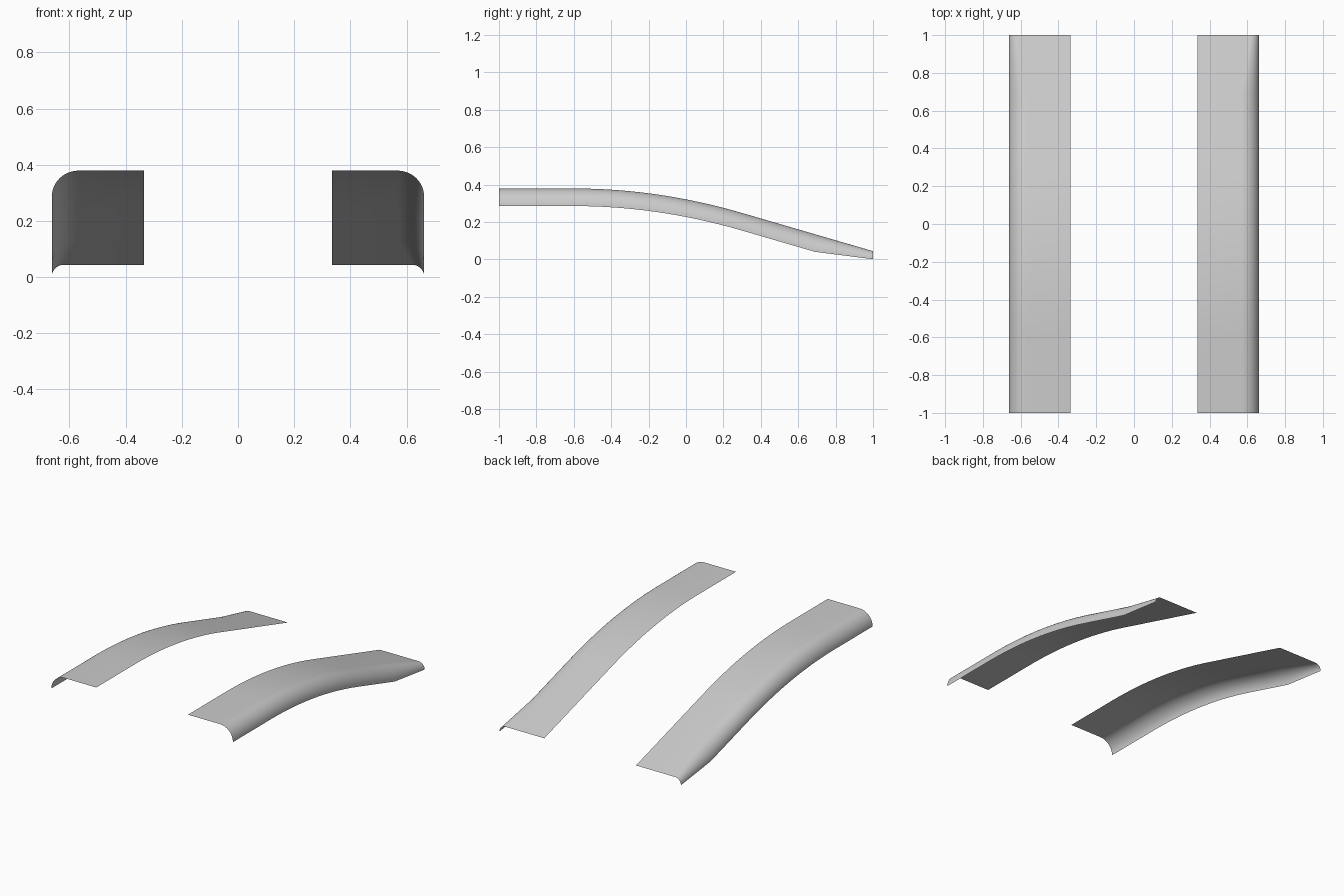
import bpy, bmesh, math

if "Cube" in bpy.data.objects:
    bpy.data.objects.remove(bpy.data.objects["Cube"])

INNER, OUTER = 0.335, 0.663
TOP, SLOPE = 0.379, 0.2915
BEND_START, BEND_END = -0.6, 0.3


def crest(y):
    # level, then a parabolic bend, then a straight slope
    if y <= BEND_START:
        return TOP
    span = BEND_END - BEND_START
    if y <= BEND_END:
        return TOP - SLOPE * (y - BEND_START) ** 2 / (2 * span)
    return TOP - SLOPE * (span / 2 + y - BEND_END)


def edge_radius(y):
    # the rolled edge tightens near the low end
    return 0.094 if y < 0.69 else 0.094 - (y - 0.69) / 0.31 * 0.051


def section(y):
    r, z = edge_radius(y), crest(y)
    pts = [(INNER, y, z)]
    for i in range(13):
        a = math.radians(90 - 7.5 * i)
        pts.append((OUTER - r + r * math.cos(a), y, z - r + r * math.sin(a)))
    return pts


def make_strip(name, side):
    bm = bmesh.new()
    stations = [-1, -0.8] + [-0.6 + 0.06 * i for i in range(16)] + [0.5, 0.69, 0.85, 1]
    rows = [[bm.verts.new((side * x, y, z)) for x, y, z in section(y)] for y in stations]
    for a, b in zip(rows, rows[1:]):
        for i in range(len(a) - 1):
            quad = [a[i], a[i + 1], b[i + 1], b[i]]
            bm.faces.new(quad if side > 0 else quad[::-1])
    for f in bm.faces:
        f.smooth = True
    mesh = bpy.data.meshes.new(name)
    bm.to_mesh(mesh)
    bm.free()
    bpy.context.collection.objects.link(bpy.data.objects.new(name, mesh))


# Pair of curved open strips with rolled outer edges
make_strip("right_curved_strip", 1)
make_strip("left_curved_strip", -1)
